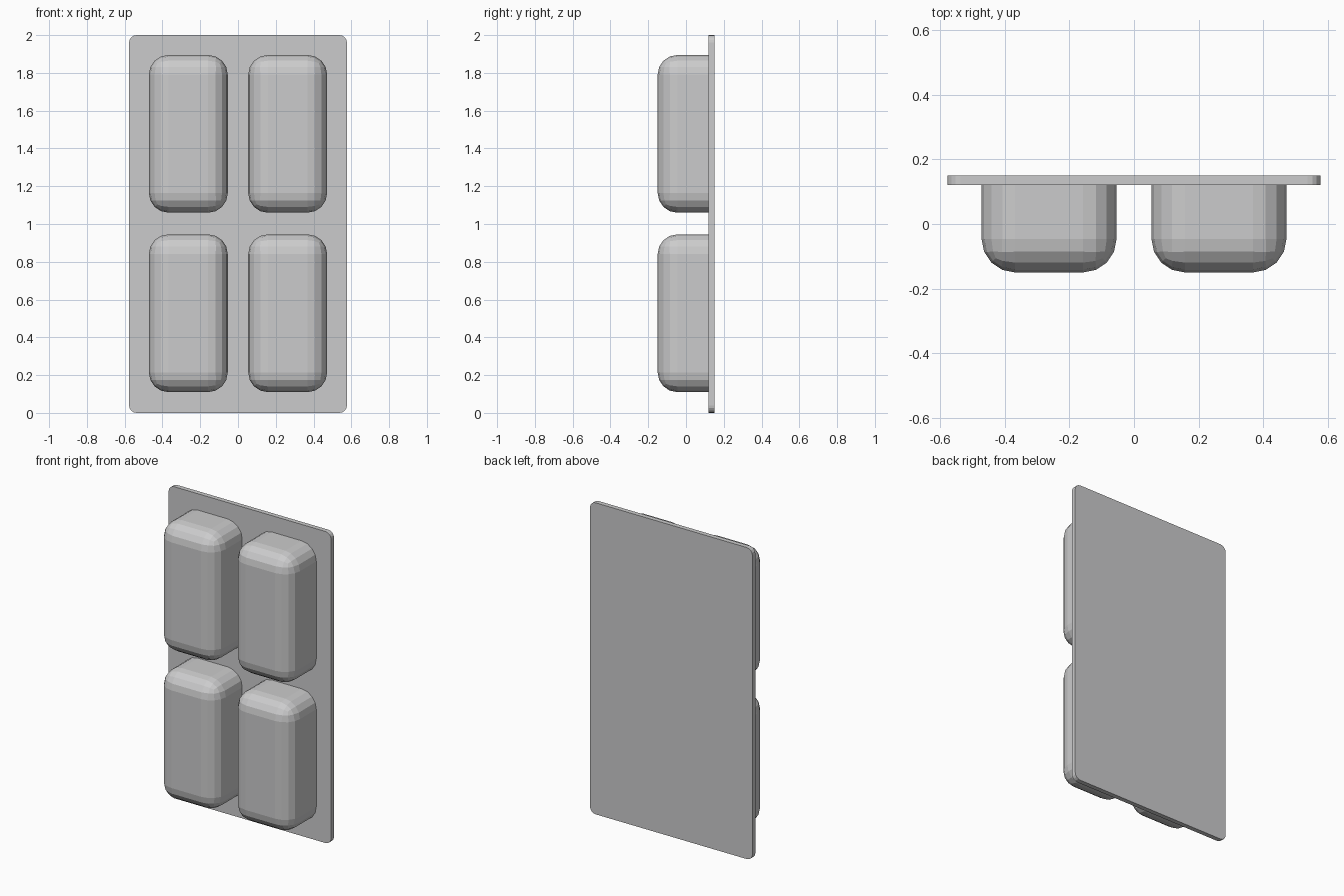
import bpy, bmesh

if "Cube" in bpy.data.objects:
    bpy.data.objects.remove(bpy.data.objects["Cube"])

grey = bpy.data.materials.new("light grey")
grey.diffuse_color = (0.6, 0.6, 0.605, 1)
grey.use_nodes = True
grey.node_tree.nodes["Principled BSDF"].inputs["Base Color"].default_value = grey.diffuse_color


def rounded_box(name, lo, hi, radius, segments, keep):
    """Box whose edges are rounded where keep(edge midpoint, edge direction) is true."""
    bm = bmesh.new()
    bmesh.ops.create_cube(bm, size=1)
    for v in bm.verts:
        v.co = [lo[i] + (v.co[i] + 0.5) * (hi[i] - lo[i]) for i in range(3)]
    edges = [e for e in bm.edges
             if keep((e.verts[0].co + e.verts[1].co) / 2, e.verts[1].co - e.verts[0].co)]
    bmesh.ops.bevel(bm, geom=edges, offset=radius, segments=segments,
                    profile=0.5, affect='EDGES', clamp_overlap=True)
    bmesh.ops.recalc_face_normals(bm, faces=bm.faces)
    me = bpy.data.meshes.new(name)
    bm.to_mesh(me)
    bm.free()
    me.materials.append(grey)
    ob = bpy.data.objects.new(name, me)
    bpy.context.collection.objects.link(ob)
    return ob


# Thin backing plate, rounded only at its four corners
rounded_box("back_plate", (-0.577, 0.12, 0), (0.577, 0.15, 2), 0.04, 4,
            lambda mid, d: abs(d.y) > 0.01)

# Four raised blocks, rounded everywhere except where they meet the plate
for row, (z0, z1) in (("lower", (0.11, 0.945)), ("upper", (1.06, 1.895))):
    for side, (x0, x1) in (("left", (-0.472, -0.054)), ("right", (0.054, 0.472))):
        rounded_box(f"{row}_{side}_block", (x0, -0.15, z0), (x1, 0.125, z1), 0.104, 4,
                    lambda mid, d: mid.y < 0.12)
